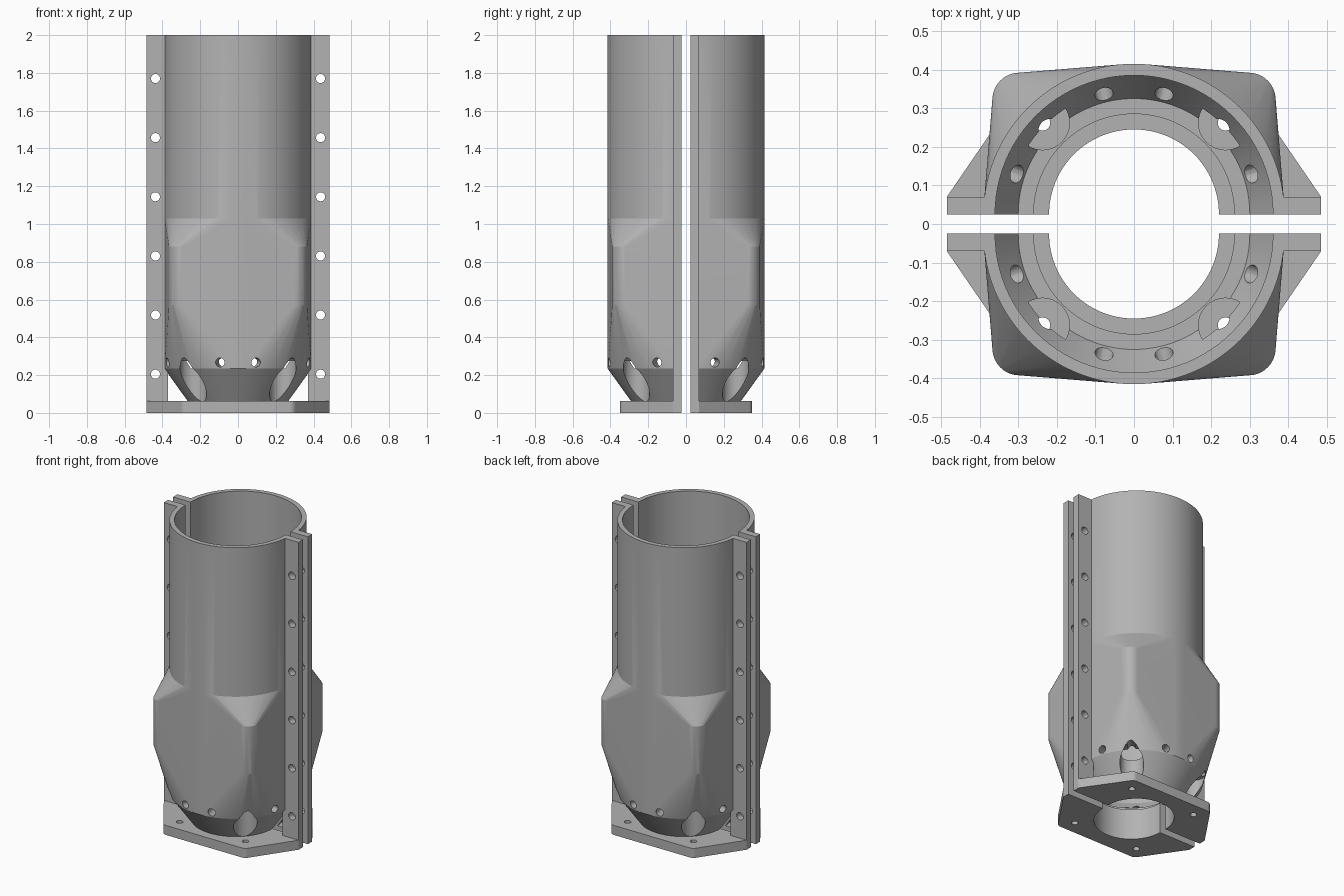
import bpy, bmesh
from math import sin, cos, pi, radians
from mathutils import Vector

cube = bpy.data.objects.get("Cube")
if cube:
    bpy.data.objects.remove(cube, do_unlink=True)

GAP = 0.025          # half the slot between the two shells
R_OUT, R_IN = 0.39, 0.36

grey = bpy.data.materials.new("light grey")
grey.use_nodes = True
grey.diffuse_color = (0.45, 0.45, 0.45, 1)
grey.node_tree.nodes["Principled BSDF"].inputs["Base Color"].default_value = (0.45, 0.45, 0.45, 1)


def ring(r, z, x=0, y=GAP, sweep=2 * pi, n=96):
    """Points on a circle or, with sweep = pi, on the +y half circle."""
    return [Vector((x + r * cos(sweep * i / n), y + r * sin(sweep * i / n), z))
            for i in range(n + 1)]


def half(r, z):
    return ring(r, z, sweep=pi, n=64)


def hull(name, points):
    """Convex solid around the points."""
    bm = bmesh.new()
    for p in points:
        bm.verts.new(p)
    bmesh.ops.remove_doubles(bm, verts=bm.verts, dist=1e-5)
    res = bmesh.ops.convex_hull(bm, input=bm.verts)
    spare = {g for g in res["geom_interior"] + res["geom_unused"]
             if isinstance(g, bmesh.types.BMVert)}
    bmesh.ops.delete(bm, geom=list(spare), context='VERTS')
    bmesh.ops.dissolve_limit(bm, angle_limit=0.002, verts=bm.verts, edges=bm.edges)
    bmesh.ops.recalc_face_normals(bm, faces=bm.faces)
    me = bpy.data.meshes.new(name)
    bm.to_mesh(me)
    bm.free()
    me.materials.append(grey)
    ob = bpy.data.objects.new(name, me)
    bpy.context.scene.collection.objects.link(ob)
    return ob


def rod(name, start, end, r, n=24):
    """Cylinder between two points."""
    start, end = Vector(start), Vector(end)
    turn = (end - start).to_track_quat('Z', 'Y')
    pts = ring(r, 0, 0, 0, n=n)
    return hull(name, [c + turn @ p for c in (start, end) for p in pts])


steps = []


def join(ob):
    steps.append((ob, 'UNION'))


def cut(ob):
    steps.append((ob, 'DIFFERENCE'))


# Tube and the funnel below it
shell = hull("back_shell", half(R_OUT, 0.235) + half(R_OUT, 2))
join(hull("funnel", half(0.25, 0.04) + half(R_OUT, 0.235) + half(R_OUT, 0.3)))

# Bulge with two rounded corner columns
corners = []
for side in (-1, 1):
    for z in (0.57, 0.88):
        corners += ring(0.07, z, side * 0.297, 0.322, n=32)
join(hull("bulge", half(R_OUT, 0.235) + half(R_OUT, 1.03) + corners))

# Pockets above the base bolts
BOLT = (0.237, 0.262)
for side in (-1, 1):
    x, y = side * BOLT[0], BOLT[1]
    cut(rod("pocket", (x, y, 0.03), (x, y, 0.275), 0.07, 40))

# Base plate with rounded outer corners
plate = []
for z in (0, 0.062):
    for side in (-1, 1):
        plate += [Vector((side * 0.485, GAP, z)), Vector((side * 0.485, 0.07, z))]
        plate += ring(0.04, z, side * 0.272, 0.31, n=32)
join(hull("base_plate", plate))

# Side flanges
for side in (-1, 1):
    join(hull("flange", [(side * x, y, z) for x in (0.37, 0.485)
                         for y in (GAP, 0.07) for z in (0, 2)]))

# Stepped bore
cut(hull("bore", ring(0.22, -0.1) + ring(0.22, 2.1)))
cut(hull("counterbore", ring(0.26, 0.2) + ring(0.26, 2.1)))
cut(hull("chamber", ring(0.30, 0.235) + ring(R_IN, 0.325) + ring(R_IN, 2.1)))

# Bolt holes in base and flanges
for side in (-1, 1):
    x, y = side * BOLT[0], BOLT[1]
    cut(rod("base_hole", (x, y, -0.1), (x, y, 0.15), 0.02))
    for i in range(6):
        z = 0.205 + 0.313 * i
        cut(rod("flange_hole", (side * 0.437, -0.1, z), (side * 0.437, 0.2, z), 0.024))

# Radial holes around the lower edge
for side in (-1, 1):
    for deg in (14, 45, 71):
        dx, dy = side * sin(radians(deg)), cos(radians(deg))
        cut(rod("vent_hole", (dx * 0.25, GAP + dy * 0.25, 0.267),
                (dx * 0.5, GAP + dy * 0.5, 0.267), 0.024))

# Combine everything into one clean shell
for ob, mode in steps:
    ob.hide_render = True
    mod = shell.modifiers.new(ob.name, 'BOOLEAN')
    mod.object, mod.operation, mod.solver = ob, mode, 'EXACT'
dg = bpy.context.evaluated_depsgraph_get()
dg.update()
mesh = bpy.data.meshes.new_from_object(shell.evaluated_get(dg))
shell.modifiers.clear()
shell.data = mesh
mesh.materials.clear()
mesh.materials.append(grey)
for ob, mode in steps:
    bpy.data.objects.remove(ob, do_unlink=True)

# Mirrored front half
front = bpy.data.objects.new("front_shell", mesh.copy())
bpy.context.scene.collection.objects.link(front)
for v in front.data.vertices:
    v.co.y = -v.co.y
front.data.flip_normals()

bpy.ops.object.select_all(action='DESELECT')
for ob in (shell, front):
    ob.select_set(True)
bpy.context.view_layer.objects.active = shell
bpy.ops.object.shade_smooth_by_angle(angle=radians(15))
